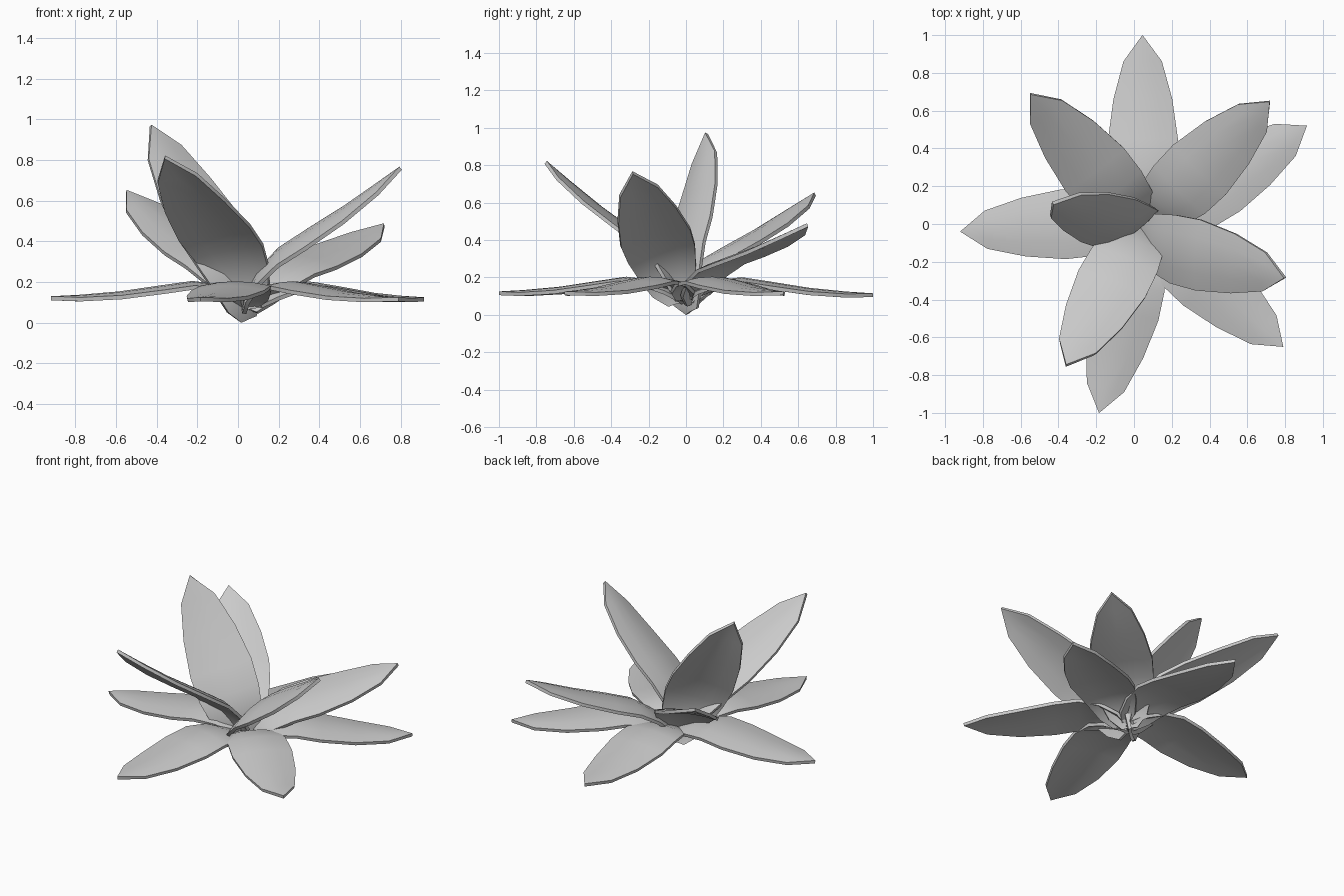
import bpy
from mathutils import Vector

if "Cube" in bpy.data.objects:
    bpy.data.objects.remove(bpy.data.objects["Cube"])

# stations along one petal: position, half width, arch height above the chord
STATIONS = [(0.0, 0.045, 0.0), (0.06, 0.11, 0.045), (0.17, 0.15, 0.088), (0.30, 0.177, 0.10),
            (0.45, 0.183, 0.074), (0.66, 0.154, 0.036), (0.86, 0.10, 0.012)]
ACROSS = [-1, -0.5, 0, 0.5, 1]


def petal(name, base, tip, side_hint=None, width=1.0):
    base, tip = Vector(base), Vector(tip)
    axis = (tip - base).normalized()
    side = Vector(side_hint) if side_hint else Vector((-axis.y, axis.x, 0))
    side = (side - axis * side.dot(axis)).normalized()
    normal = axis.cross(side)
    if normal.z < 0:
        side, normal = -side, -normal

    verts, faces = [], []
    for t, half, rise in STATIONS:
        for u in ACROSS:
            drop = 0.024 * u * u * half / 0.19
            verts.append(base.lerp(tip, t) + side * (u * half * width) + normal * (rise - drop))
    n = len(ACROSS)
    for i in range(len(STATIONS) - 1):
        for j in range(n - 1):
            a = i * n + j
            faces.append((a, a + n, a + n + 1, a + 1)[::-1])
    verts.append(tip)
    last = (len(STATIONS) - 1) * n
    for j in range(n - 1):
        faces.append((last + j + 1, len(verts) - 1, last + j))

    mesh = bpy.data.meshes.new(name)
    mesh.from_pydata(verts, [], faces)
    mesh.update()
    obj = bpy.data.objects.new(name, mesh)
    bpy.context.collection.objects.link(obj)
    solid = obj.modifiers.new("thickness", 'SOLIDIFY')
    solid.thickness = 0.02
    solid.offset = 0
    bpy.ops.object.select_all(action='DESELECT')
    obj.select_set(True)
    bpy.context.view_layer.objects.active = obj
    bpy.ops.object.modifier_apply(modifier="thickness")
    bpy.ops.object.shade_smooth_by_angle(angle=0.6)


# lower ring of petals lying almost flat
LOWER = [((0.05, 0.0, 0.085), (0.045, 1.0, 0.105)),
         ((0.09, -0.02, 0.085), (0.915, 0.52, 0.115)),
         ((0.05, 0.0, 0.085), (0.79, -0.65, 0.115)),
         ((0.06, -0.03, 0.085), (-0.185, -1.0, 0.115)),
         ((0.07, 0.03, 0.085), (-0.92, -0.04, 0.12))]
for i, (b, t) in enumerate(LOWER):
    petal(f"lower_petal_{i + 1}", b, t)

# upper petals rising at different angles, each with its own roll
UPPER = [((0.05, 0.01, 0.06), (-0.55, 0.69, 0.645), (0.30, 0.22, 0.05)),
         ((0.06, 0.03, 0.06), (0.72, 0.65, 0.48), (-0.27, 0.21, 0.03)),
         ((0.03, -0.05, 0.06), (0.80, -0.285, 0.76), (0.05, -0.4, -0.03)),
         ((0.07, -0.03, 0.07), (-0.36, -0.75, 0.815), (0.39, -0.14, 0.06)),
         ((0.05, 0.03, 0.02), (-0.43, 0.11, 0.97), (0.72, 0.58, 0.38))]
for i, (b, t, s) in enumerate(UPPER):
    petal(f"upper_petal_{i + 1}", b, t, s, 1.05)
